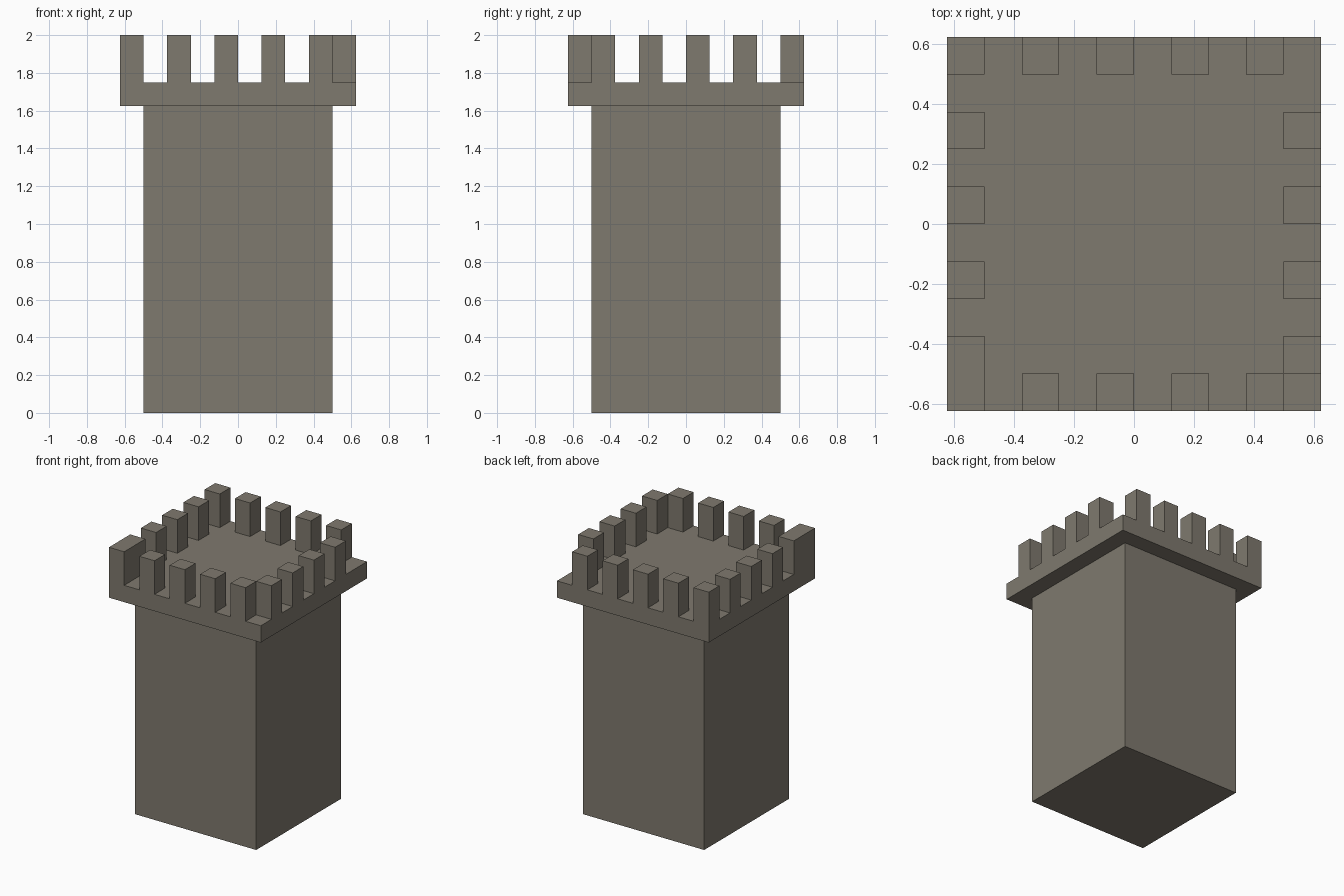
import bpy, bmesh

if "Cube" in bpy.data.objects:
    bpy.data.objects.remove(bpy.data.objects["Cube"])

stone = bpy.data.materials.new("grey_stone")
stone.diffuse_color = (0.212, 0.192, 0.156, 1)
stone.use_nodes = True
stone.node_tree.nodes["Principled BSDF"].inputs["Base Color"].default_value = stone.diffuse_color


def box(name, lo, hi):
    """Axis-aligned box between two corners."""
    bm = bmesh.new()
    bmesh.ops.create_cube(bm, size=1)
    for v in bm.verts:
        v.co = [(lo[i] + hi[i]) / 2 + v.co[i] * (hi[i] - lo[i]) for i in range(3)]
    mesh = bpy.data.meshes.new(name)
    bm.to_mesh(mesh)
    bm.free()
    mesh.materials.append(stone)
    obj = bpy.data.objects.new(name, mesh)
    bpy.context.collection.objects.link(obj)
    return obj


U = 0.125                # block unit
OUT, IN = 5 * U, 4 * U   # platform and shaft half widths
Z0, Z1, Z2 = 1.625, 1.75, 2.0

# Shaft and overhanging platform
box("tower_shaft", (-IN, -IN, 0), (IN, IN, Z0))
box("battlement_platform", (-OUT, -OUT, Z0), (OUT, OUT, Z1))

# Front and back merlons; the front left one wraps along the left side
for i in range(5):
    x = -OUT + 2 * U * i
    depth = 2 * U if i == 0 else U
    box(f"front_merlon_{i + 1}", (x, -OUT, Z1), (x + U, -OUT + depth, Z2))
    box(f"back_merlon_{i + 1}", (x, IN, Z1), (x + U, OUT, Z2))

# Left and right merlons (right corners stay open)
for i in range(4):
    y = -IN + 2 * U * i
    box(f"right_merlon_{i + 1}", (IN, y, Z1), (OUT, y + U, Z2))
    if i > 0:
        box(f"left_merlon_{i}", (-OUT, y, Z1), (-IN, y + U, Z2))
